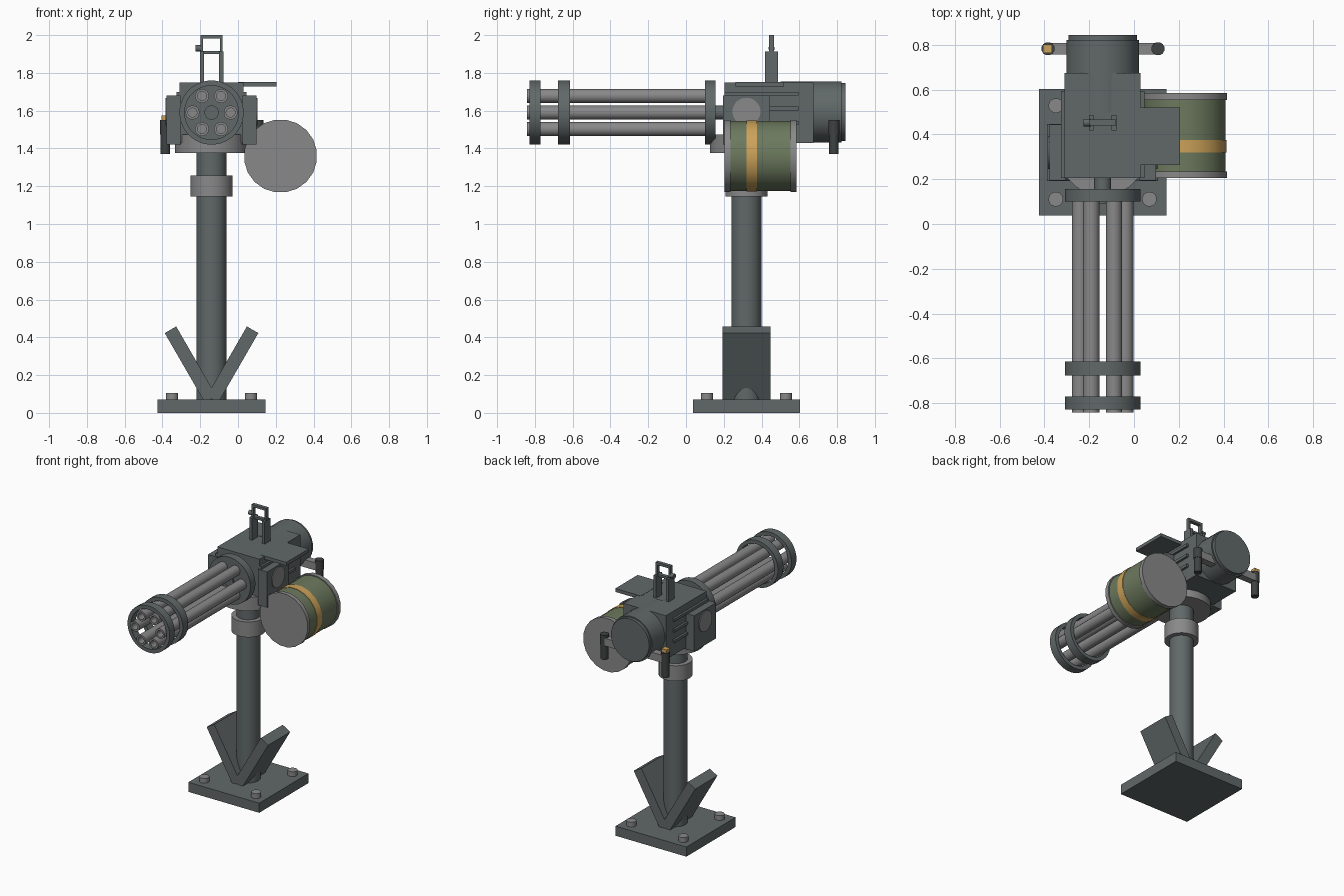
import bpy, bmesh
from math import radians, cos, sin, pi
from mathutils import Matrix, Vector

if "Cube" in bpy.data.objects:
    bpy.data.objects.remove(bpy.data.objects["Cube"])

CX, CY, AZ = -0.14, 0.32, 1.59      # post centre and barrel-axis height


def material(name, rgb):
    m = bpy.data.materials.new(name)
    m.diffuse_color = (*rgb, 1)
    m.use_nodes = True
    m.node_tree.nodes["Principled BSDF"].inputs["Base Color"].default_value = m.diffuse_color
    return m


DARK = material("gunmetal", (0.12, 0.14, 0.14))
GREY = material("steel", (0.25, 0.25, 0.25))
BLACK = material("grip_dark", (0.05, 0.055, 0.055))
GREEN = material("olive", (0.15, 0.19, 0.11))
GOLD = material("amber", (0.60, 0.36, 0.10))


def finish(name, bm, mat):
    bmesh.ops.recalc_face_normals(bm, faces=bm.faces)
    me = bpy.data.meshes.new(name)
    bm.to_mesh(me)
    bm.free()
    me.materials.append(mat)
    ob = bpy.data.objects.new(name, me)
    bpy.context.collection.objects.link(ob)
    return ob


def box(name, x, y, z, mat=DARK):
    """Box from (min, max) pairs."""
    bm = bmesh.new()
    bmesh.ops.create_cube(bm, size=1)
    for v in bm.verts:
        v.co = [(a + b) / 2 + c * (b - a) for (a, b), c in zip((x, y, z), v.co)]
    return finish(name, bm, mat)


def lathe(name, profile, origin, axis="Z", mat=DARK, n=24, closed=False):
    """Revolve (radius, height) points around an axis through origin."""
    bm = bmesh.new()
    rings = [[bm.verts.new((r * cos(2 * pi * (i + .5) / n), r * sin(2 * pi * (i + .5) / n), h))
              for i in range(n)] for r, h in profile]
    pairs = list(zip(rings, rings[1:])) + ([(rings[-1], rings[0])] if closed else [])
    for a, b in pairs:
        for i in range(n):
            j = (i + 1) % n
            bm.faces.new((a[i], a[j], b[j], b[i]))
    if not closed:
        bm.faces.new(rings[0])
        bm.faces.new(rings[-1])
    turn = {"Z": Matrix(), "Y": Matrix.Rotation(radians(-90), 4, "X"),
            "X": Matrix.Rotation(radians(90), 4, "Y")}[axis]
    bm.transform(Matrix.Translation(Vector(origin)) @ turn)
    ob = finish(name, bm, mat)
    bpy.context.view_layer.objects.active = ob
    ob.select_set(True)
    bpy.ops.object.shade_smooth_by_angle(angle=radians(32))
    ob.select_set(False)
    return ob


def cyl(name, r, h0, h1, origin, axis="Z", mat=DARK, n=24):
    return lathe(name, [(r, h0), (r, h1)], origin, axis, mat, n)


# Base plate with four bolts
box("base_plate", (CX - .285, CX + .285), (CY - .283, CY + .283), (0, .07))
for sx in (-1, 1):
    for sy in (-1, 1):
        cyl("base_bolt", .033, .06, .105, (CX + sx * .209, CY + sy * .209, 0), mat=GREY, n=16)

# Slanted gusset plates
for s in (-1, 1):
    g = box("gusset", (-.035, .035), (-.127, .127), (0, .425))
    g.location = (CX + s * .005, CY, .072)
    g.rotation_euler = (0, s * radians(30), 0)

# Post, collar and swivel
cyl("post", .08, .05, 1.40, (CX, CY, 0))
cyl("post_collar", .113, 1.145, 1.257, (CX, CY, 0), mat=GREY)
cyl("swivel_disc", .195, 1.375, 1.475, (CX, CY, 0), mat=GREY)

# Receiver with side ribs, yoke blocks and pivots
box("receiver", (CX - .17, CX + .17), (.205, .675), (1.43, 1.75))
for s in (-1, 1):
    for z in (1.69, 1.612, 1.535):
        xs = sorted((CX + s * .16, CX + s * .186))
        box("side_rib", xs, (.205, .595), (z - .01, z + .01))
    box("yoke_block", sorted((CX + s * .165, CX + s * .238)), (.195, .445), (1.42, 1.68))
    cyl("pivot_cap", .074, -.01, .01, (CX + s * .234, CY, 1.595), "X", GREY)

# Rear motor housing
lathe("motor_housing", [(.163, .5), (.163, .823), (.154, .823), (.154, .844)],
      (CX, 0, 1.593), "Y")

# Barrel cluster: six bored barrels, two open clamps, solid rear disc, drive shaft
for k in range(6):
    a = k * pi / 3
    lathe("barrel", [(.037, .14), (.037, -.843), (.024, -.843), (.024, -.70)],
          (CX + .101 * cos(a), 0, AZ + .101 * sin(a)), "Y", GREY, 16)
for y0, y1 in ((-.828, -.77), (-.677, -.615)):
    lathe("barrel_clamp", [(.17, y0), (.17, y1), (.143, y1), (.143, y0)],
          (CX, 0, AZ), "Y", n=32, closed=True)
cyl("rear_barrel_disc", .17, .10, .157, (CX, 0, AZ), "Y", n=32)
cyl("drive_shaft", .038, .09, .22, (CX, 0, AZ), "Y")

# Feed tray
box("feed_tray", (0, .205), (.263, .52), (1.727, 1.752))

# Ammunition drum with end caps and band
D = (.225, 0, 1.36)
cyl("drum_body", .187, .22, .57, D, "Y", GREEN, 20)
cyl("drum_band", .190, .32, .375, D, "Y", GOLD, 20)
for y0, y1 in ((.205, .235), (.553, .585)):
    cyl("drum_cap", .194, y0, y1, D, "Y", GREY, 20)

# Rear handle bar, grips and firing button
box("handle_bar", (-.384, .107), (.757, .808), (1.475, 1.53), GREY)
for x in (-.384, .107):
    lathe("grip", [(.026, 1.37), (.026, 1.475), (.030, 1.475), (.030, 1.55)],
          (x, .783, 0), mat=BLACK, n=12)
box("firing_button", (-.406, -.366), (.763, .803), (1.54, 1.575), GOLD)

# Sight: two uprights carrying a thin frame
for s in (-1, 1):
    xo, xi = CX + s * .062, CX + s * .040
    box("sight_upright", sorted((xo, xi)), (.418, .487), (1.74, 1.912))
    box("sight_frame_side", sorted((CX + s * .059, CX + s * .044)), (.44, .466), (1.90, 2.0))
for z0, z1 in ((1.982, 2.0), (1.90, 1.916)):
    box("sight_frame_bar", (CX - .059, CX + .059), (.44, .466), (z0, z1))
cyl("sight_knob", .017, -.085, -.055, (CX, .453, 1.93), "X", n=12)
